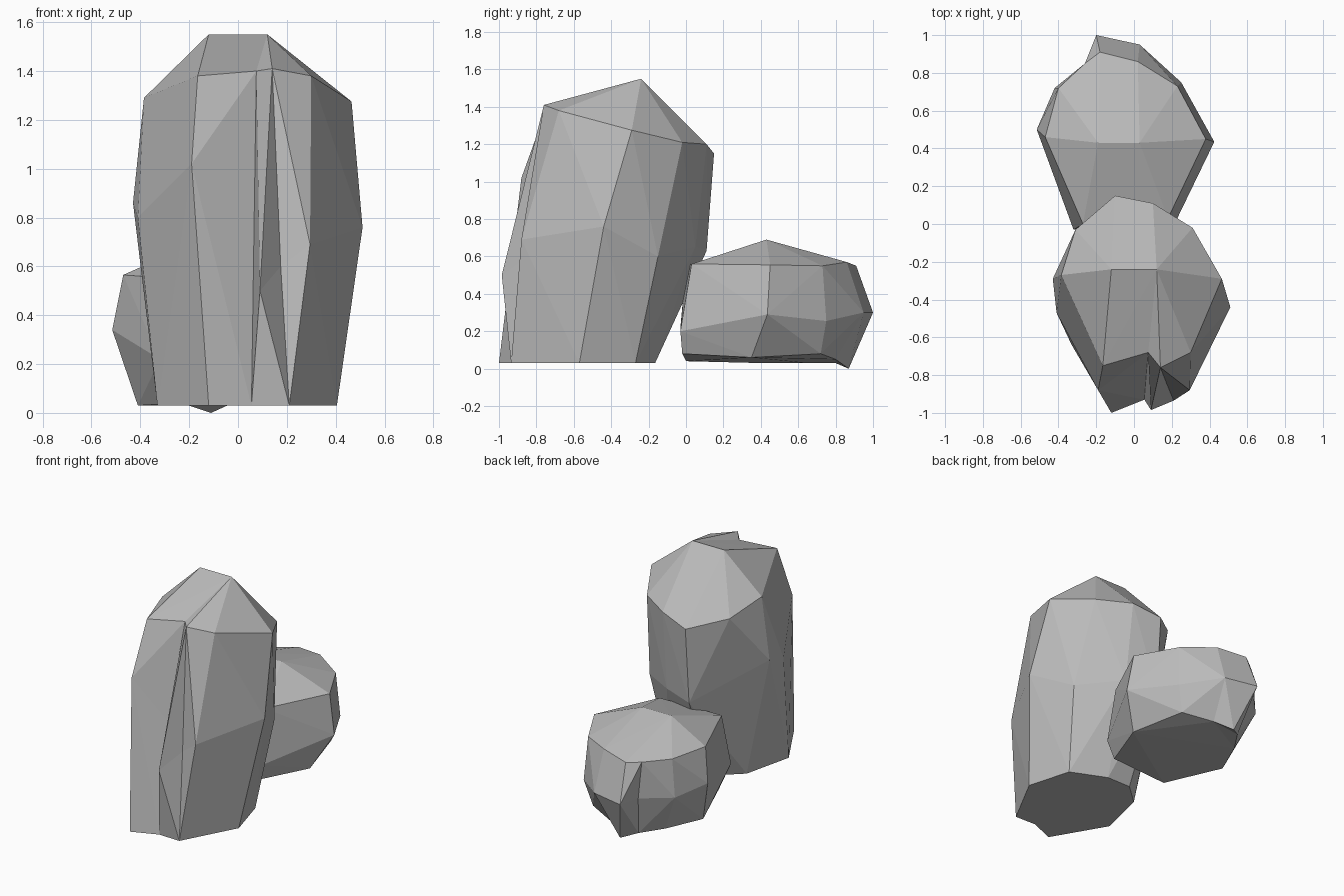
import bpy
import bmesh
from mathutils import Vector

default_cube = bpy.data.objects.get("Cube")
if default_cube:
    bpy.data.objects.remove(default_cube, do_unlink=True)


def make_material(name, colour):
    material = bpy.data.materials.new(name)
    material.use_nodes = True
    material.diffuse_color = colour
    shader = material.node_tree.nodes["Principled BSDF"]
    shader.inputs["Base Color"].default_value = colour
    shader.inputs["Roughness"].default_value = 0.9
    return material


def add_facet(bm, a, b, c, d):
    """Split a four-cornered panel along the diagonal that bulges outward."""
    normal = (b.co - a.co).cross(c.co - a.co)
    if normal.dot(d.co - a.co) <= 0:
        corners = ((a, b, c), (a, c, d))
    else:
        corners = ((a, b, d), (b, c, d))
    for corner in corners:
        bm.faces.new(corner)


def make_rock(name, base, waist, shoulder, ridge_left, ridge_right, left_columns, material):
    """Stack three rings of points, then close the crown onto a short ridge."""
    crown = [ridge_left if column in left_columns else ridge_right
             for column in range(len(base))]
    bm = bmesh.new()
    rings = [[bm.verts.new(Vector(point)) for point in ring]
             for ring in (base, waist, shoulder, crown)]

    # Faceted sides and crown
    for lower, upper in zip(rings, rings[1:]):
        for column in range(len(lower)):
            following = (column + 1) % len(lower)
            add_facet(bm, lower[column], lower[following],
                      upper[following], upper[column])

    # Underside
    bm.faces.new(list(reversed(rings[0])))

    # Columns that share a corner are welded into single points
    bmesh.ops.remove_doubles(bm, verts=bm.verts[:], dist=0.001)
    bmesh.ops.triangulate(bm, faces=[f for f in bm.faces if len(f.verts) > 4])
    bmesh.ops.recalc_face_normals(bm, faces=bm.faces[:])

    mesh = bpy.data.meshes.new(name)
    bm.to_mesh(mesh)
    bm.free()
    mesh.materials.append(material)
    rock = bpy.data.objects.new(name, mesh)
    bpy.context.collection.objects.link(rock)
    return rock


stone = make_material("stone grey", (0.5, 0.5, 0.5, 1))

# Tall leaning rock: columns run from the front left, across the crack, and round
ground = 0.03
tall_base = [(x, y, ground) for x, y in (
    (-.12, -1), (.055, -.93), (.055, -.93), (.21, -.935), (.21, -.935),
    (.405, -.57), (.32, -.27), (.08, -.165), (-.1, -.165), (-.25, -.3),
    (-.33, -.64))]
tall_waist = [
    (-.19, -.88, 1.02), (.065, -.8, .72), (.09, -.985, .5), (.175, -.85, .6),
    (.295, -.88, .69), (.51, -.44, .76), (.38, -.15, .6), (.11, .05, .65),
    (-.1, .11, .63), (-.43, -.29, .86), (-.41, -.47, .8)]
tall_shoulder = [
    (-.165, -.75, 1.38), (.075, -.68, 1.4), (.14, -.76, 1.41),
    (.14, -.76, 1.41), (.3, -.68, 1.38), (.465, -.29, 1.275),
    (.31, -.02, 1.21), (.1, .11, 1.2), (-.1, .15, 1.15),
    (-.31, -.03, 1.21), (-.385, -.27, 1.29)]
make_rock("tall_rock", tall_base, tall_waist, tall_shoulder,
          (-.12, -.24, 1.55), (.12, -.24, 1.55), {0, 8, 9, 10}, stone)

# Low rock behind: columns run from the front left, round past a notch at the back
low_base = [
    (-.25, 0, .04), (.15, -.02, .08), (.3, .35, .06), (.2, .72, .08),
    (0, .8, .05), (-.11, .87, 0), (-.2, .8, .03), (-.3, .65, .03),
    (-.41, .4, .03)]
low_waist = [
    (-.32, -.03, .22), (.2, -.03, .2), (.425, .435, .29), (.25, .75, .255),
    (.03, .95, .3), (-.2, 1, .3), (-.24, .86, .3), (-.42, .72, .3),
    (-.515, .5, .34)]
low_shoulder = [
    (-.27, 0, .55), (.18, .03, .56), (.38, .45, .555), (.23, .73, .55),
    (.02, .86, .57), (-.18, .91, .55), (-.26, .85, .55), (-.4, .72, .56),
    (-.47, .46, .565)]
make_rock("low_rock", low_base, low_waist, low_shoulder,
          (-.19, .43, .69), (.03, .43, .69), {0, 5, 6, 7, 8}, stone)
